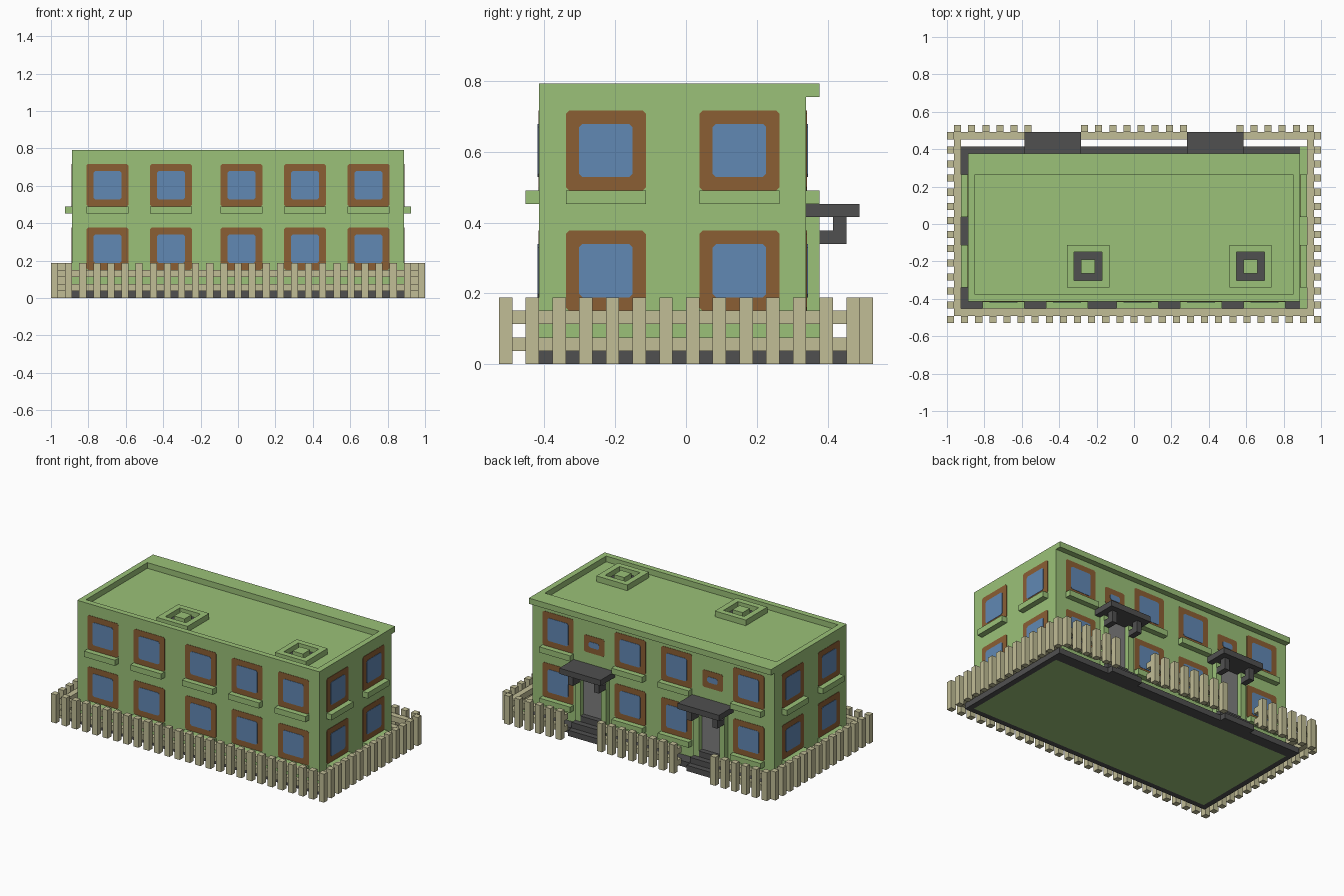
import bpy, bmesh
from mathutils import Vector

if "Cube" in bpy.data.objects:
    bpy.data.objects.remove(bpy.data.objects["Cube"], do_unlink=True)

U = 2 / 53                      # one block of the building grid
ORIGIN = Vector((26.5, 14, 0))  # grid point placed at the world origin


def material(name, rgb):
    lin = [((c / 255 + 0.055) / 1.055) ** 2.4 for c in rgb] + [1]
    m = bpy.data.materials.new(name)
    m.use_nodes = True
    m.diffuse_color = lin
    m.node_tree.nodes["Principled BSDF"].inputs["Base Color"].default_value = lin
    return m


GREEN = material("wall green", (155, 193, 120))
BROWN = material("frame brown", (139, 94, 52))
BLUE = material("glass blue", (97, 136, 180))
DARK = material("dark stone", (80, 80, 80))
GREY = material("door grey", (126, 126, 126))
BEIGE = material("fence beige", (193, 189, 150))


def finish(name, bm, mat):
    me = bpy.data.meshes.new(name)
    bm.to_mesh(me)
    bm.free()
    me.materials.append(mat)
    ob = bpy.data.objects.new(name, me)
    bpy.context.collection.objects.link(ob)
    return ob


def boxes(name, mat, items):
    """Join boxes given as (x0, x1, y0, y1, z0, z1) in grid units."""
    bm = bmesh.new()
    for x0, x1, y0, y1, z0, z1 in items:
        vs = bmesh.ops.create_cube(bm, size=1)["verts"]
        size = Vector((x1 - x0, y1 - y0, z1 - z0))
        mid = Vector((x0 + x1, y0 + y1, z0 + z1)) / 2 - ORIGIN
        for v in vs:
            v.co = (v.co * size + mid) * U
    return finish(name, bm, mat)


# Each wall side maps (along, out, height) to grid coordinates
SIDES = {
    "front": lambda a, o, z: (a, 3 - o, z),
    "back": lambda a, o, z: (a, 23 + o, z),
    "left": lambda a, o, z: (50 + o, a, z),
    "right": lambda a, o, z: (3 - o, a, z),
}


def plates(name, mat, items, out):
    """Thin plates with clipped corners; items are (side, a0, a1, z0, z1)."""
    bm = bmesh.new()
    c = 0.25
    for side, a0, a1, z0, z1 in items:
        outline = [(a0 + c, z0), (a1 - c, z0), (a1, z0 + c), (a1, z1 - c),
                   (a1 - c, z1), (a0 + c, z1), (a0, z1 - c), (a0, z0 + c)]
        place = SIDES[side]
        vs = [bm.verts.new((Vector(place(a, 0, z)) - ORIGIN) * U) for a, z in outline]
        face = bm.faces.new(vs)
        ext = bmesh.ops.extrude_face_region(bm, geom=[face], use_keep_orig=True)
        push = (Vector(place(0, out, 0)) - Vector(place(0, 0, 0))) * U
        for g in ext["geom"]:
            if isinstance(g, bmesh.types.BMVert):
                g.co += push
    bmesh.ops.recalc_face_normals(bm, faces=bm.faces)
    return finish(name, bm, mat)


# Main block and the raised roof edge, wider at the back
boxes("walls", GREEN, [(3, 50, 3, 23, 0, 20)])
boxes("roof_edge", GREEN, [
    (3, 50, 3, 4, 20, 21), (3, 50, 21, 24, 20, 21),
    (3, 4, 4, 21, 20, 21), (49, 50, 4, 21, 20, 21)])

# Roof hatches: raised rim, dark groove, raised centre
for n, x in enumerate((17, 40)):
    boxes(f"hatch_rim_{n}", GREEN, [
        (x, x + 6, 5, 6, 20, 21), (x, x + 6, 10, 11, 20, 21),
        (x, x + 1, 6, 10, 20, 21), (x + 5, x + 6, 6, 10, 20, 21),
        (x + 2, x + 4, 7, 9, 20, 21)])
    boxes(f"hatch_groove_{n}", DARK, [(x + 1, x + 5, 6, 10, 20, 20.1)])

# Stone footing around the walls, with a green ledge on one side
boxes("footing", DARK, [
    (2, 51, 2, 3, 0, 1), (2, 51, 23, 25, 0, 1),
    (2, 3, 3, 23, 0, 1), (50, 51, 3, 23, 0, 1)])
boxes("footing_ledge", GREEN, [(50, 51, 2, 25, 1, 1.12)])

# Windows: frame, glass and sill for each column on two floors
columns = {"front": (5, 14, 24, 33, 42), "back": (5, 19, 28, 42),
           "left": (5, 15), "right": (5, 15)}
frames, panes, sills = [], [], []
for side, starts in columns.items():
    for a in starts:
        for z in (4, 13):
            frames.append((side, a, a + 6, z, z + 6))
            panes.append((side, a + 1, a + 5, z + 1, z + 5))
            p, q = SIDES[side](a, 0, z - 1), SIDES[side](a + 6, 1, z)
            sills.append(tuple(f(p[i], q[i]) for i in range(3) for f in (min, max)))
# Small windows above the doors
for a in (13, 36):
    frames.append(("back", a, a + 4, 14, 17))
    panes.append(("back", a + 1, a + 3, 15, 16))
plates("window_frames", BROWN, frames, 0.06)
plates("window_glass", BLUE, panes, 0.12)
boxes("window_sills", GREEN, sills)

# Two entrances: door, side posts, canopy, brackets and steps
for n, x in enumerate((11, 34)):
    boxes(f"door_{n}", GREY, [(x + 2, x + 6, 23, 23.12, 3, 11)])
    boxes(f"door_posts_{n}", GREEN, [
        (x + 1, x + 2, 23, 24, 1, 11), (x + 6, x + 7, 23, 24, 1, 11)])
    boxes(f"canopy_{n}", DARK, [(x, x + 8, 23, 27, 11, 12)])
    brackets = []
    for b in (x + 1, x + 6):
        brackets += [(b, b + 1, 24, 26, 9, 10), (b, b + 1, 25, 26, 10, 11)]
    boxes(f"canopy_brackets_{n}", DARK, brackets)
    boxes(f"steps_{n}", DARK, [
        (x + 1, x + 7, 25, 26, 0, 1), (x + 1, x + 7, 24, 25, 1, 2),
        (x + 2, x + 6, 23, 24, 1, 3)])

# Picket fence, open at the back in front of the doors
pickets = [(x, x + 1, 0, 1, 0, 5) for x in range(0, 53, 2)]
for x in (0, 52):
    pickets += [(x, x + 1, y, y + 1, 0, 5) for y in range(2, 27, 2)]
back_runs = ((1, 12), (19, 34), (41, 52))
for a, b in back_runs:
    pickets += [(x, x + 1, 27, 28, 0, 5) for x in range(a, b, 2)]
boxes("fence_pickets", BEIGE, pickets)

rails = []
for z in (1, 3):
    rails += [(1, 52, 1, 2, z, z + 1), (1, 2, 2, 26, z, z + 1), (51, 52, 2, 26, z, z + 1)]
    rails += [(a, b, 26, 27, z, z + 1) for a, b in back_runs]
boxes("fence_rails", BEIGE, rails)
